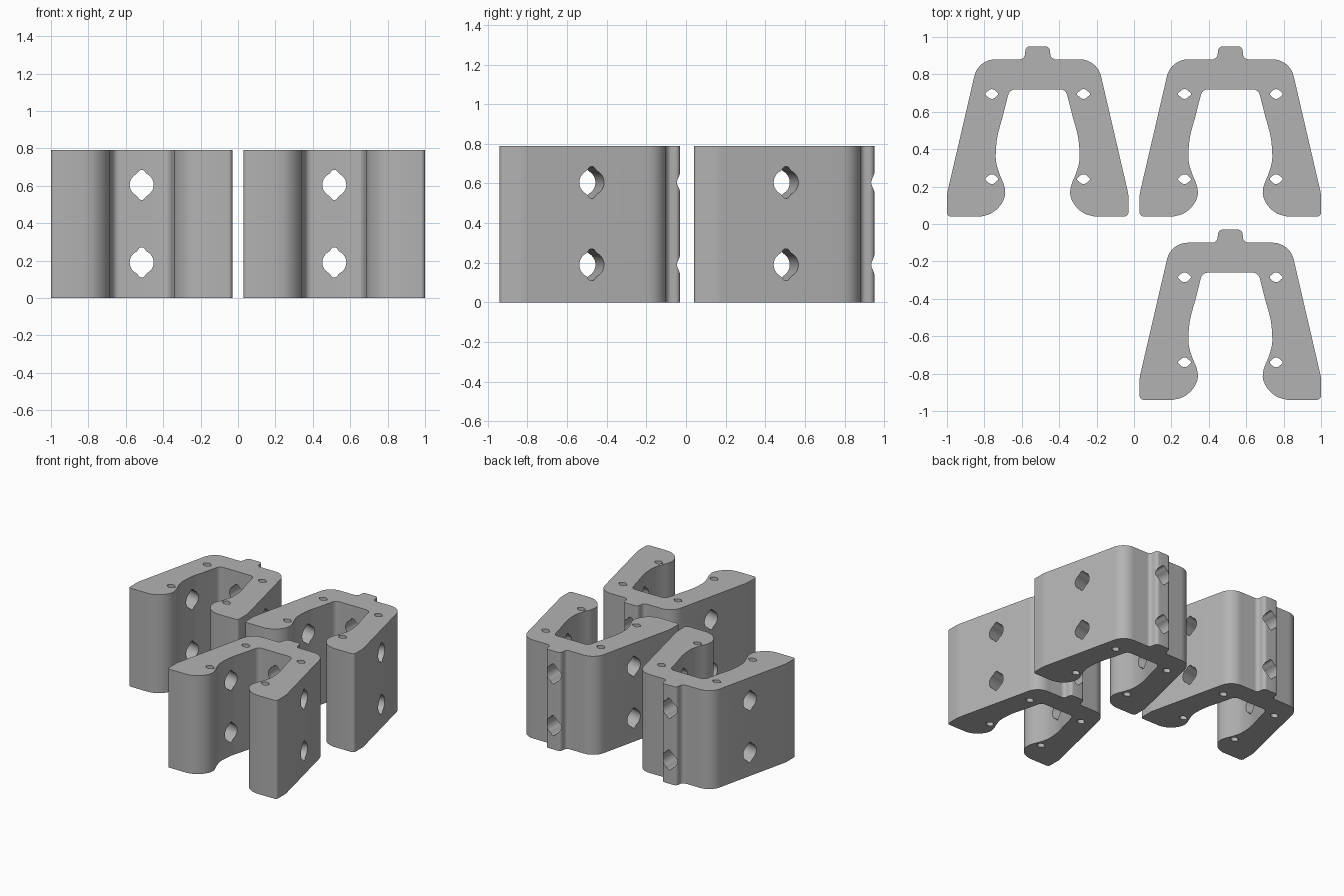
import bpy, bmesh, math
from mathutils import Vector, Matrix

if "Cube" in bpy.data.objects:
    bpy.data.objects.remove(bpy.data.objects["Cube"])

H = 0.79                      # block height
HOLE_Z = (0.19, 0.605)        # levels of the cross holes
TILT = math.atan2(0.146, 0.63)

grey = bpy.data.materials.new("plain grey")
grey.diffuse_color = (0.45, 0.45, 0.45, 1)
grey.use_nodes = True
grey.node_tree.nodes["Principled BSDF"].inputs["Base Color"].default_value = grey.diffuse_color


def fillet(a, b, c, r, n=8):
    """Arc of radius r replacing corner b."""
    u, v = (a - b).normalized(), (c - b).normalized()
    half = u.angle(v) / 2
    mid = b + (u + v).normalized() * r / math.sin(half)
    t = r / math.tan(half)
    s, e = b + u * t - mid, b + v * t - mid
    turn = math.atan2(s.x * e.y - s.y * e.x, s.dot(e))
    return [mid + Matrix.Rotation(turn * i / n, 2) @ s for i in range(n + 1)]


def spline(pts, n=4):
    """Smooth curve through the points."""
    p = [pts[0]] + pts + [pts[-1]]
    out = []
    for a, b, c, d in zip(p, p[1:], p[2:], p[3:]):
        for i in range(n):
            t = i / n
            out.append(0.5 * (2 * b + (c - a) * t + (2 * a - 5 * b + 4 * c - d) * t**2
                              + (3 * b - a - 3 * c + d) * t**3))
    return out + [pts[-1]]


def prism(bm, outline, z0, z1, matrix=Matrix()):
    lo = [bm.verts.new(matrix @ Vector((p[0], p[1], z0))) for p in outline]
    hi = [bm.verts.new(matrix @ Vector((p[0], p[1], z1))) for p in outline]
    bm.faces.new(lo[::-1])
    bm.faces.new(hi)
    for i in range(len(lo)):
        j = (i + 1) % len(lo)
        bm.faces.new((lo[i], lo[j], hi[j], hi[i]))


def make_object(bm, name):
    bmesh.ops.recalc_face_normals(bm, faces=bm.faces)
    me = bpy.data.meshes.new(name)
    bm.to_mesh(me)
    bm.free()
    ob = bpy.data.objects.new(name, me)
    bpy.context.collection.objects.link(ob)
    return ob


# Half outline: tab, shoulder, sloped leg, then rounded foot and inner arch
corners = [(0, .91, 0), (.064, .91, .026), (.07, .84, .03), (.318, .84, .115),
           (.485, .12, .15), (.485, 0, .022), (.305, 0, 0)]
c = [Vector(p[:2]) for p in corners]
half = []
for i in range(1, len(c) - 1):
    half += fillet(c[i - 1], c[i], c[i + 1], corners[i][2])
half += spline([Vector(p) for p in (
    (.305, 0), (.25, .016), (.203, .055), (.175, .11), (.179, .165), (.203, .225),
    (.221, .285), (.224, .34), (.215, .43), (.188, .53))])
half += fillet(Vector((.188, .53)), Vector((.15, .68)), Vector((0, .68)), .04)
outline = half + [Vector((-p.x, p.y)) for p in reversed(half)]

body = bmesh.new()
prism(body, outline, 0, H)
clip = make_object(body, "clip_back_right")
clip.data.materials.append(grey)

# Large hole section: circle with a small nib on both ends of local y
quarter = [(.064 * math.cos(a), .064 * math.sin(a))
           for a in (math.radians(d) for d in range(0, 64, 9))]
quarter += [(.022, .064), (.013, .076), (.006, .08)]
right = [(x, -y) for x, y in quarter[:0:-1]] + quarter
big = right + [(-x, -y) for x, y in right]
# Small hole section: circle drawn out to blunt points along x
arc = [(.026 * math.cos(a), .026 * math.sin(a))
       for a in (math.radians(d) for d in range(45, 136, 15))]
small = [(.034, -.004), (.034, .004)] + arc + [(-.034, .004), (-.034, -.004)]
small += [(-x, -y) for x, y in arc]

cut = bmesh.new()
for x in (-.245, .245):
    for y in (.20, .655):
        prism(cut, small, -.1, H + .1, Matrix.Translation((x, y, 0)))
upright = Matrix.Rotation(math.pi / 2, 4, 'X')      # local z to -y, local y to z
for z in HOLE_Z:
    prism(cut, big, -.15, .25, Matrix.Translation((0, .8, z)) @ upright)
    for side in (-1, 1):
        turn = Matrix.Rotation(side * (math.pi / 2 + TILT), 4, 'Z')
        prism(cut, big, -.3, .1, Matrix.Translation((side * .407, .465, z)) @ turn @ upright)
cutter = make_object(cut, "hole_cutter")
cutter.hide_render = True

mod = clip.modifiers.new("holes", 'BOOLEAN')
mod.operation, mod.solver, mod.object = 'DIFFERENCE', 'EXACT', cutter
bpy.context.view_layer.objects.active = clip
clip.select_set(True)
bpy.ops.object.modifier_apply(modifier=mod.name)
bpy.data.objects.remove(cutter)
bpy.ops.object.shade_smooth_by_angle(angle=math.radians(30))

# Three identical clips
clip.location = (.515, .04, 0)
for name, x, y in (("clip_back_left", -.515, .04), ("clip_front_right", .515, -.94)):
    twin = clip.copy()
    twin.name = name
    twin.location = (x, y, 0)
    bpy.context.collection.objects.link(twin)
